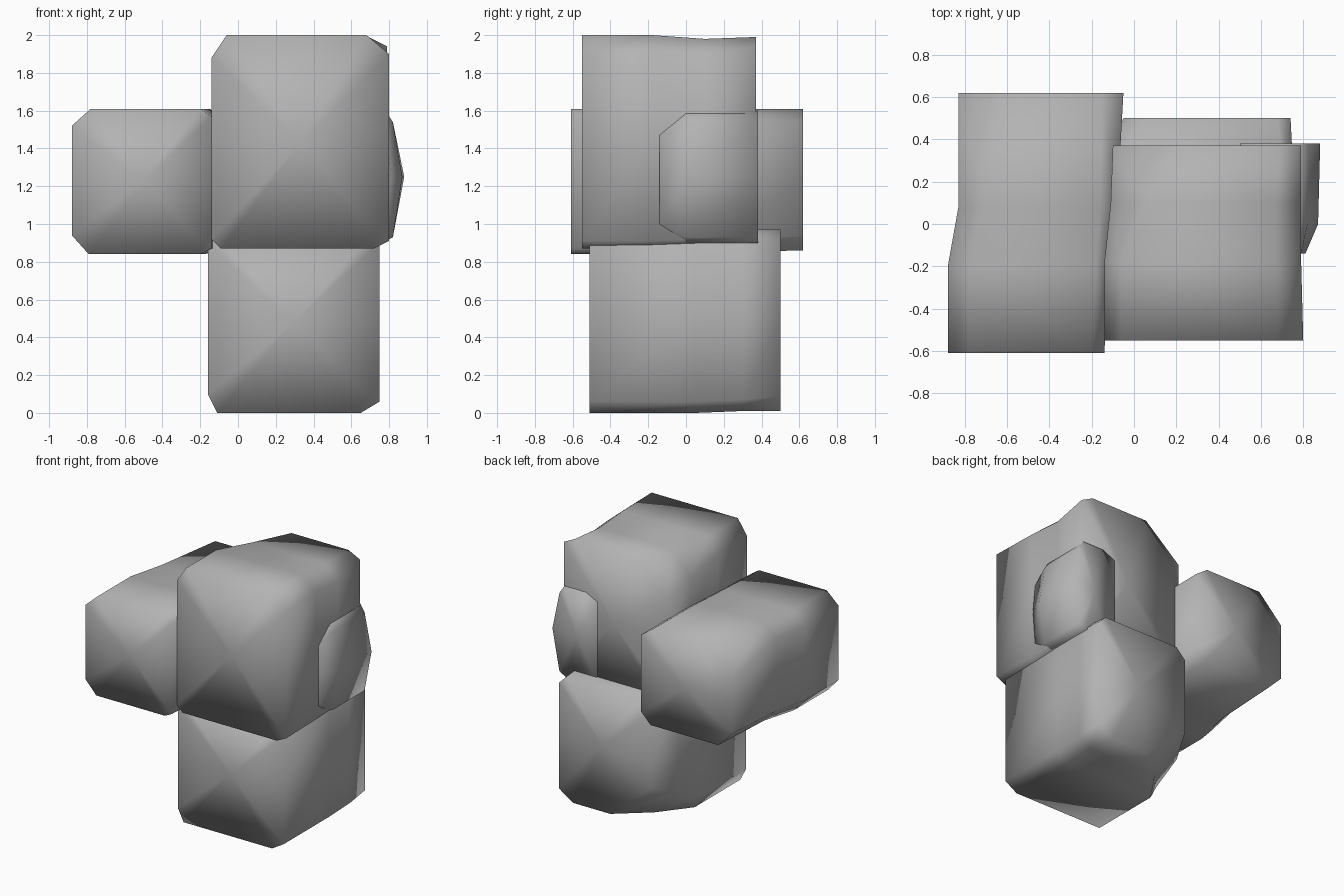
import bpy, bmesh

cube = bpy.data.objects.get("Cube")
if cube:
    bpy.data.objects.remove(cube, do_unlink=True)

stone = bpy.data.materials.new("stone_grey")
stone.use_nodes = True
color = (0.45, 0.45, 0.45, 1)
stone.diffuse_color = color
stone.node_tree.nodes["Principled BSDF"].inputs["Base Color"].default_value = color


def section(y, x0, x1, z0, z1, bl, br, tr, tl, bulge=0):
    """Chamfered cross-section; each corner is cut by (width, height)."""
    zm = (z0 + z1) / 2
    pts = [(x0, z0 + bl[1]), (x0 + bl[0], z0), (x1 - br[0], z0), (x1, z0 + br[1]),
           (x1 + bulge, zm), (x1, z1 - tr[1]), (x1 - tr[0], z1),
           (x0 + tl[0], z1), (x0, z1 - tl[1]), (x0, zm)]
    return [(x, y, z) for x, z in pts]


def boulder(name, sections):
    """Loft the cross-sections from front to back and cap both ends."""
    bm = bmesh.new()
    rings = [[bm.verts.new(p) for p in s] for s in sections]
    for a, b in zip(rings, rings[1:]):
        for i in range(len(a)):
            j = (i + 1) % len(a)
            bm.faces.new((a[i], a[j], b[j], b[i]))
    for ring in (rings[0], rings[-1]):
        face = bm.faces.new(ring)
        bmesh.ops.poke(bm, faces=[face])
    bmesh.ops.recalc_face_normals(bm, faces=bm.faces)
    mesh = bpy.data.meshes.new(name)
    bm.to_mesh(mesh)
    bm.free()
    mesh.materials.append(stone)
    mesh.shade_smooth()
    obj = bpy.data.objects.new(name, mesh)
    bpy.context.collection.objects.link(obj)


# Side block, reaching furthest front and back
boulder("side_boulder", [
    section(-0.61, -0.88, -0.14, 0.84, 1.61, (.09, .1), (.06, .03), (.06, .04), (.1, .09)),
    section(-0.20, -0.88, -0.12, 0.84, 1.61, (.09, .1), (.06, .03), (.06, .04), (.1, .09)),
    section(0.08, -0.83, -0.08, 0.85, 1.61, (.1, .1), (.06, .05), (.08, .05), (.12, .1)),
    section(0.62, -0.83, -0.05, 0.86, 1.61, (.12, .12), (.08, .08), (.1, .07), (.2, .2)),
])

# Upper block
boulder("upper_boulder", [
    section(-0.55, -0.14, 0.80, 0.87, 2.0, (.05, .05), (.08, .04), (.12, .1), (.08, .12)),
    section(-0.18, -0.14, 0.79, 0.87, 2.0, (.05, .05), (.08, .04), (.12, .1), (.08, .12)),
    section(0.10, -0.11, 0.79, 0.88, 1.98, (.05, .05), (.08, .04), (.12, .1), (.16, .18)),
    section(0.37, -0.10, 0.79, 0.89, 1.99, (.05, .08), (.08, .05), (.1, .05), (.3, .25)),
])

# Swelling on the left flank of the upper block
boulder("flank_bulge", [
    section(-0.14, 0.5, 0.79, 0.95, 1.55, (.1, .05), (.08, .05), (.08, .08), (.1, .05), .02),
    section(0.0, 0.5, 0.82, 0.90, 1.60, (.1, .05), (.06, .03), (.04, .06), (.1, .05), .05),
    section(0.38, 0.5, 0.82, 0.90, 1.60, (.1, .05), (.06, .03), (.04, .06), (.1, .05), .06),
])

# Lower block, undercut at its back corner
boulder("lower_boulder", [
    section(-0.51, -0.16, 0.75, 0.0, 0.95, (.05, .1), (.1, .06), (.05, .05), (.05, .05)),
    section(0.05, -0.16, 0.75, 0.0, 0.96, (.05, .1), (.1, .06), (.05, .05), (.05, .05)),
    section(0.30, -0.14, 0.75, 0.01, 0.97, (.2, .2), (.1, .06), (.05, .05), (.06, .06)),
    section(0.50, -0.05, 0.74, 0.01, 0.97, (.35, .3), (.12, .08), (.06, .06), (.08, .08)),
])
